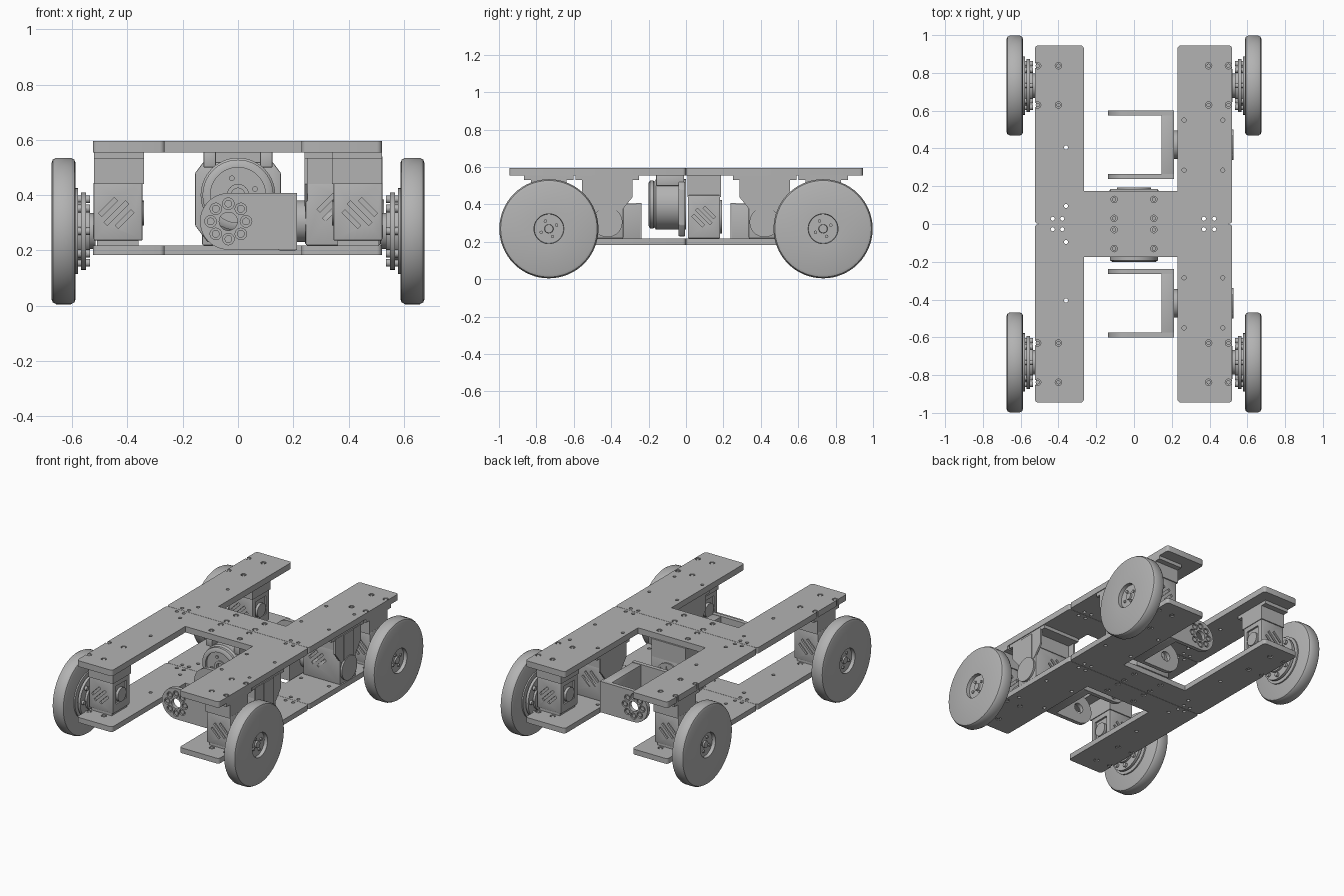
import bpy, bmesh, math
from mathutils import Matrix, Vector

old = bpy.data.objects.get("Cube")
if old:
    bpy.data.objects.remove(old)

grey = bpy.data.materials.new("plain grey")
grey.use_nodes = True
GREY = (0.45, 0.45, 0.45, 1)
grey.diffuse_color = GREY
grey.node_tree.nodes["Principled BSDF"].inputs["Base Color"].default_value = GREY

TURN = {"x": Matrix.Rotation(math.pi / 2, 4, "Y"),
        "y": Matrix.Rotation(-math.pi / 2, 4, "X"),
        "z": Matrix.Identity(4)}


def cyl(bm, at, r, depth, axis="z", sides=24):
    bmesh.ops.create_cone(bm, cap_ends=True, segments=sides, radius1=r, radius2=r, depth=depth,
                          matrix=Matrix.Translation(at) @ TURN[axis])


def box(bm, x, y, z, turn=None):
    size = Vector((abs(x[1] - x[0]), abs(y[1] - y[0]), abs(z[1] - z[0]), 1))
    m = Matrix.Translation((sum(x) / 2, sum(y) / 2, sum(z) / 2)) @ (turn or Matrix())
    bmesh.ops.create_cube(bm, size=1, matrix=m @ Matrix.Diagonal(size))


def prism(bm, points, thickness):
    """Extrude a flat 3D outline along a vector."""
    face = bm.faces.new([bm.verts.new(p) for p in points])
    new = bmesh.ops.extrude_face_region(bm, geom=[face])["geom"]
    bmesh.ops.translate(bm, vec=thickness, verts=[v for v in new if isinstance(v, bmesh.types.BMVert)])


def lathe(bm, profile, at, axis):
    """Revolve (radius, distance) points about an axis through a point."""
    m = Matrix.Translation(at) @ TURN[axis]
    verts = [bm.verts.new(m @ Vector((r, 0, d))) for r, d in profile]
    edges = [bm.edges.new(pair) for pair in zip(verts, verts[1:])]
    bmesh.ops.spin(bm, geom=verts + edges, cent=at, axis=m.to_3x3() @ Vector((0, 0, 1)),
                   angle=math.tau, steps=64)
    bmesh.ops.remove_doubles(bm, verts=bm.verts, dist=0.0005)


def finish(name, bm, cutter=None, bevel=0):
    bmesh.ops.recalc_face_normals(bm, faces=bm.faces)
    mesh = bpy.data.meshes.new(name)
    bm.to_mesh(mesh)
    bm.free()
    mesh.materials.append(grey)
    ob = bpy.data.objects.new(name, mesh)
    bpy.context.collection.objects.link(ob)
    bpy.ops.object.select_all(action="DESELECT")
    ob.select_set(True)
    bpy.context.view_layer.objects.active = ob
    if bevel:
        mod = ob.modifiers.new("bevel", "BEVEL")
        mod.width, mod.segments, mod.limit_method = bevel, 2, "ANGLE"
        bpy.ops.object.modifier_apply(modifier="bevel")
    if cutter:
        tool = finish(name + "_cutter", cutter)
        tool.hide_render = True
        tool.select_set(False)
        ob.select_set(True)
        bpy.context.view_layer.objects.active = ob
        mod = ob.modifiers.new("cut", "BOOLEAN")
        mod.object, mod.operation, mod.solver = tool, "DIFFERENCE", "EXACT"
        bpy.ops.object.modifier_apply(modifier="cut")
        bpy.data.objects.remove(tool)
    bpy.ops.object.shade_smooth_by_angle(angle=math.radians(35))
    return ob


def slots(bm, at, axis, lean):
    """Three slanted slot cutters on a face across the given axis."""
    along = Vector((1, 0, 0)) if axis == "y" else Vector((0, 1, 0))
    for k in (-1, 0, 1):
        c = Vector(at) + along * 0.03 * k - Vector((0, 0, 0.022 * k * lean))
        turn = Matrix.Rotation(math.radians(45 * lean * (1 if axis == "y" else -1)), 4, axis.upper())
        half = 0.055 if k == 0 else 0.04
        wide, deep = (-0.008, 0.008), (-0.012, 0.012)
        dx, dy = (wide, deep) if axis == "y" else (deep, wide)
        box(bm, [c.x + d for d in dx], [c.y + d for d in dy], (c.z - half, c.z + half), turn)


# Upper and lower decks: two halves each, meeting in the middle
SCREWS = [(x, y) for x in (-0.51, -0.4, 0.395, 0.5) for y in (0.63, 0.838)]
SCREWS += [(x, y) for x in (-0.105, 0.105) for y in (0.03, 0.13)]
HOLES = [(-0.36, 0.405), (-0.36, 0.095)] + [(x, 0.028) for x in (-0.43, -0.38, 0.37, 0.425)]
HOLES += [(x, y) for x in (0.265, 0.47) for y in (0.285, 0.55)]
OUTLINE = [(-0.525, 0.001), (-0.525, 0.945), (-0.265, 0.945), (-0.265, 0.175),
           (0.23, 0.175), (0.23, 0.945), (0.52, 0.945), (0.52, 0.001)]
for level, z0, thick in (("upper", 0.555, 0.04), ("lower", 0.183, 0.035)):
    for end, sy in (("front", -1), ("rear", 1)):
        bm, cut, screws = bmesh.new(), bmesh.new(), bmesh.new()
        prism(bm, [(x, y * sy, z0) for x, y in OUTLINE], (0, 0, thick))
        corners = [e for e in bm.edges if abs(e.verts[0].co.z - e.verts[1].co.z) > 0.01
                   and (abs(e.verts[0].co.x) > 0.5 or abs(e.verts[0].co.y) > 0.9)]
        bmesh.ops.bevel(bm, geom=corners, offset=0.018, segments=4, profile=0.5, affect="EDGES")
        for x, y in SCREWS:
            cyl(cut, (x, y * sy, z0 + thick / 2), 0.017, 0.1, sides=16)
            cyl(screws, (x, y * sy, z0 + thick / 2), 0.011, thick - 0.004, sides=12)
        for x, y in HOLES:
            cyl(cut, (x, y * sy, z0 + thick / 2), 0.011, 0.1, sides=12)
        finish(f"{level}_deck_{end}", bm, cut)
        finish(f"{level}_deck_{end}_screws", screws)

WHEEL = [(0, 0.587), (0.245, 0.587), (0.258, 0.592), (0.265, 0.605), (0.265, 0.657), (0.258, 0.67),
         (0.245, 0.675), (0.08, 0.675), (0.078, 0.652), (0.024, 0.652), (0.022, 0.662), (0, 0.662)]
HUB = [(0, 0.515), (0.065, 0.515), (0.065, 0.535), (0.09, 0.535), (0.09, 0.55), (0.14, 0.55),
       (0.14, 0.568), (0.105, 0.568), (0.105, 0.578), (0.155, 0.578), (0.155, 0.59), (0, 0.59)]

for side, sx in (("right", -1), ("left", 1)):
    for end, sy in (("front", -1), ("rear", 1)):
        tag, yc, zc = f"{end}_{side}", 0.733 * sy, 0.27
        # Wheel with sunk hub cap and small bolts
        bm = bmesh.new()
        lathe(bm, [(r, d * sx) for r, d in WHEEL], (0, yc, zc), "x")
        finish("wheel_" + tag, bm)
        bm = bmesh.new()
        for k in range(4):
            a = math.radians(25 + 90 * k)
            cyl(bm, (0.655 * sx, yc + 0.045 * math.cos(a), zc + 0.045 * math.sin(a)), 0.009, 0.012, "x", 12)
        finish("wheel_bolts_" + tag, bm)
        # Stepped hub behind the wheel
        bm = bmesh.new()
        lathe(bm, [(r, d * sx) for r, d in HUB], (0, yc, zc), "x")
        for k in range(8):
            a = math.tau * k / 8
            cyl(bm, (0.56 * sx, yc + 0.115 * math.cos(a), zc + 0.115 * math.sin(a)), 0.014, 0.05, "x", 12)
        finish("wheel_hub_" + tag, bm)
        # Drive motor with slotted sides
        bm, cut = bmesh.new(), bmesh.new()
        box(bm, (0.345 * sx, 0.522 * sx), (yc - 0.088, yc + 0.088), (0.235, 0.45))
        for s in (-1, 1):
            slots(cut, (0.44 * sx, yc + 0.088 * s, 0.335), "y", -sx)
        box(cut, (0.335 * sx, 0.357 * sx), (yc - 0.055, yc + 0.055), (0.29, 0.41))
        finish("drive_motor_" + tag, bm, cut, 0.006)
        bm = bmesh.new()
        cyl(bm, (0.35 * sx, yc, 0.335), 0.045, 0.02, "x")
        finish("drive_motor_boss_" + tag, bm)
        # Hanger between motor and upper deck, and foot on lower deck
        bm = bmesh.new()
        box(bm, (0.34 * sx, 0.52 * sx), (yc - 0.095, yc + 0.095), (0.44, 0.54))
        box(bm, (0.34 * sx, 0.52 * sx), (yc - 0.132, yc + 0.132), (0.532, 0.557))
        box(bm, (0.36 * sx, 0.51 * sx), (yc - 0.08, yc + 0.08), (0.215, 0.24))
        finish("drive_motor_hanger_" + tag, bm)

for end, sy in (("front", -1), ("rear", 1)):
    yc = 0.42 * sy
    # Arm motor under the left rail
    bm, cut = bmesh.new(), bmesh.new()
    box(bm, (0.245, 0.515), (yc - 0.085, yc + 0.085), (0.218, 0.45))
    for s in (-1, 1):
        slots(cut, (0.35, yc + 0.085 * s, 0.35), "y", 1)
    finish("arm_motor_" + end, bm, cut, 0.006)
    bm = bmesh.new()
    cyl(bm, (0.385, yc, 0.305), 0.08, 0.285, "x", 40)
    cyl(bm, (0.228, yc, 0.305), 0.075, 0.04, "x", 40)
    finish("arm_motor_shaft_" + end, bm)
    bm = bmesh.new()
    box(bm, (0.24, 0.515), (yc - 0.09, yc + 0.09), (0.44, 0.54))
    box(bm, (0.24, 0.515), (yc - 0.17, yc + 0.17), (0.532, 0.557))
    for x in (0.24, 0.505):
        prism(bm, [(x, yc + dy, z) for dy, z in ((-0.135, 0.54), (-0.135, 0.44), (-0.07, 0.36),
              (0.07, 0.36), (0.135, 0.44), (0.135, 0.54))], (0.012, 0, 0))
    box(bm, (0.512, 0.522), (yc - 0.05, yc + 0.05), (0.3, 0.54))
    finish("arm_motor_hanger_" + end, bm)
    # U-shaped arm bracket: back wall and two round-ended cheeks
    bm = bmesh.new()
    box(bm, (0.145, 0.213), (yc - 0.18, yc + 0.18), (0.2, 0.405))
    finish("arm_bracket_wall_" + end, bm, None, 0.006)
    for cheek, s in (("outer", sy), ("inner", -sy)):
        y_out = yc + 0.182 * s
        bm, cut, bolts = bmesh.new(), bmesh.new(), bmesh.new()
        arc = [math.radians(90 + 180 * k / 20) for k in range(21)]
        points = [(0.213, 0.2025), (0.213, 0.4075)]
        points += [(-0.035 + 0.1025 * math.cos(a), 0.305 + 0.1025 * math.sin(a)) for a in arc]
        prism(bm, [(x, y_out, z) for x, z in points], (0, -0.027 * s, 0))
        cyl(cut, (-0.035, y_out, 0.305), 0.033, 0.1, "y")
        for k in range(8):
            a = math.tau * k / 8
            at = (-0.035 + 0.064 * math.cos(a), y_out, 0.305 + 0.064 * math.sin(a))
            cyl(cut, at, 0.021, 0.024, "y", 16)
            cyl(bolts, (at[0], y_out - 0.01 * s, at[2]), 0.014, 0.014, "y", 12)
        finish(f"arm_bracket_{cheek}_cheek_{end}", bm, cut)
        finish(f"arm_bracket_{cheek}_bolts_{end}", bolts)

# Centre pivot housing facing the front
bm = bmesh.new()
lathe(bm, [(0, 0), (0.135, 0), (0.135, -0.16), (0.122, -0.17), (0.128, -0.175), (0.128, -0.192),
           (0.115, -0.2), (0.1, -0.2), (0.1, -0.185), (0.04, -0.185), (0.04, -0.192), (0.025, -0.192),
           (0.025, -0.17), (0, -0.17)], (0, 0, 0.4), "y")
finish("pivot_housing", bm)
bm = bmesh.new()
for k in range(4):
    a = math.radians(20 + 90 * k)
    cyl(bm, (0.065 * math.cos(a), -0.187, 0.4 + 0.065 * math.sin(a)), 0.01, 0.012, "y", 12)
finish("pivot_bolts", bm)
bm = bmesh.new()
prism(bm, [(x, -0.04, z) for x, z in ((-0.155, 0.29), (-0.11, 0.23), (0.11, 0.23), (0.155, 0.29),
      (0.155, 0.48), (0.125, 0.52), (-0.125, 0.52), (-0.155, 0.48))], (0, 0.035, 0))
for s in (-1, 1):
    box(bm, (0.08 * s, 0.125 * s), (-0.16, -0.01), (0.5, 0.557))
finish("pivot_backplate", bm, None, 0.004)

# Centre pivot motor facing the rear
bm, cut = bmesh.new(), bmesh.new()
box(bm, (-0.13, 0.13), (0.01, 0.183), (0.218, 0.45))
for s in (-1, 1):
    slots(cut, (0.13 * s, 0.095, 0.335), "x", -1)
finish("pivot_motor", bm, cut, 0.006)
bm = bmesh.new()
box(bm, (-0.125, 0.125), (0.008, 0.186), (0.44, 0.557))
finish("pivot_motor_hanger", bm)
bm, cut = bmesh.new(), bmesh.new()
cyl(bm, (0, 0.182, 0.335), 0.09, 0.02, "y", 40)
cyl(cut, (0, 0.192, 0.335), 0.028, 0.02, "y")
for k in range(8):
    a = math.tau * k / 8
    cyl(cut, (0.06 * math.cos(a), 0.192, 0.335 + 0.06 * math.sin(a)), 0.014, 0.012, "y", 12)
finish("pivot_motor_horn", bm, cut)
